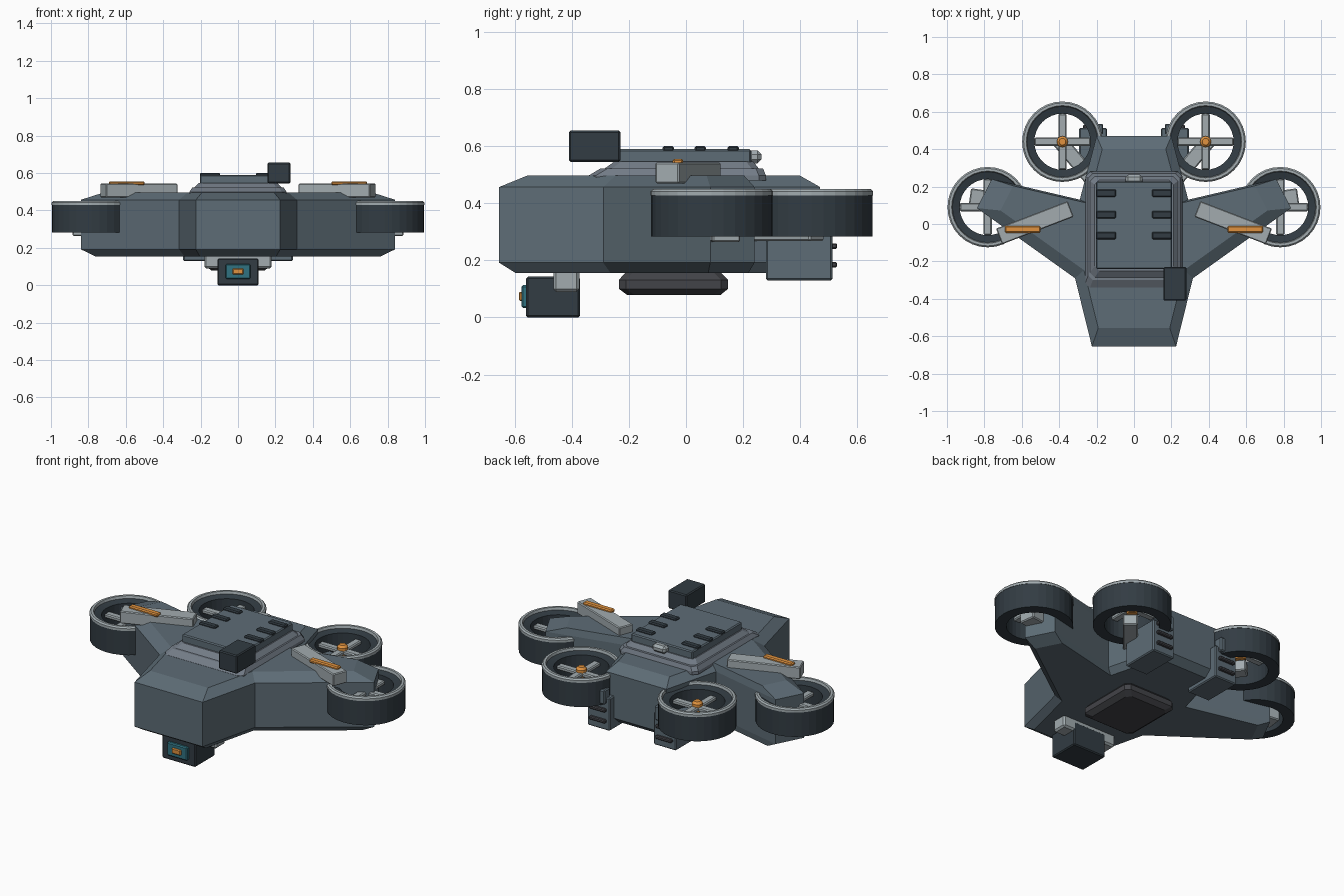
import bpy, bmesh, math
from mathutils import Matrix, Vector

if "Cube" in bpy.data.objects:
    bpy.data.objects.remove(bpy.data.objects["Cube"])


def material(name, rgb):
    m = bpy.data.materials.new(name)
    m.diffuse_color = (*rgb, 1)
    m.use_nodes = True
    m.node_tree.nodes["Principled BSDF"].inputs["Base Color"].default_value = m.diffuse_color
    return m


SLATE = material("slate", (0.11, 0.15, 0.18))
DECK = material("deck_grey", (0.17, 0.20, 0.24))
DARK = material("dark", (0.032, 0.045, 0.056))
BELLY = material("belly_dark", (0.055, 0.057, 0.065))
LIGHT = material("light_grey", (0.36, 0.41, 0.43))
ORANGE = material("orange", (0.75, 0.29, 0.05))
TEAL = material("teal", (0.03, 0.17, 0.22))


def finish(name, bm, mat, smooth=False):
    bmesh.ops.recalc_face_normals(bm, faces=bm.faces)
    me = bpy.data.meshes.new(name)
    bm.to_mesh(me)
    bm.free()
    me.materials.append(mat)
    ob = bpy.data.objects.new(name, me)
    bpy.context.collection.objects.link(ob)
    return ob


def box(name, x, y, z, mat, bevel=0.006, angle=0):
    """Bevelled box from (min, max) ranges, turned about its own z axis."""
    bm = bmesh.new()
    size = Vector((x[1] - x[0], y[1] - y[0], z[1] - z[0]))
    centre = Vector((sum(x) / 2, sum(y) / 2, sum(z) / 2))
    bmesh.ops.create_cube(bm, size=1, matrix=Matrix.Diagonal((*size, 1)))
    bmesh.ops.bevel(bm, geom=bm.edges[:], offset=bevel, segments=1, affect='EDGES')
    bm.transform(Matrix.Translation(centre) @ Matrix.Rotation(angle, 4, 'Z'))
    return finish(name, bm, mat)


def loft(name, rings, mat):
    """Closed solid through matching rings of points."""
    bm = bmesh.new()
    loops = [[bm.verts.new(p) for p in r] for r in rings]
    n = len(loops[0])
    for a, b in zip(loops, loops[1:]):
        for i in range(n):
            j = (i + 1) % n
            bm.faces.new((a[i], a[j], b[j], b[i]))
    bm.faces.new(loops[0][::-1])
    bm.faces.new(loops[-1])
    return finish(name, bm, mat)


def plate_ring(x, y0, y1, z, c=0.025):
    """Rectangle with clipped corners."""
    return [(-x + c, y0, z), (x - c, y0, z), (x, y0 + c, z), (x, y1 - c, z),
            (x - c, y1, z), (-x + c, y1, z), (-x, y1 - c, z), (-x, y0 + c, z)]


def lathe(name, profile, centre, mat, n=32, closed=True):
    """Revolve (radius, z) points; a closed profile gives a tube."""
    bm = bmesh.new()
    cols = []
    for i in range(n):
        a = 2 * math.pi * i / n
        cols.append([bm.verts.new((centre[0] + r * math.cos(a),
                                   centre[1] + r * math.sin(a), z)) for r, z in profile])
    m = len(profile)
    for i in range(n):
        p, q = cols[i], cols[(i + 1) % n]
        for k in range(m if closed else m - 1):
            l = (k + 1) % m
            bm.faces.new((p[k], q[k], q[l], p[l]))
    if not closed:
        bm.faces.new([c[0] for c in cols])
        bm.faces.new([c[-1] for c in cols])
    return finish(name, bm, mat)


# hull with wings: one outline, chamfered top and bottom
half = [(0.225, -0.655), (0.315, -0.29), (0.84, 0.085), (0.76, 0.24), (0.29, 0.13), (0.20, 0.47)]
outline = half + [(-x, y) for x, y in reversed(half)]
loft("hull", [[(x * s, y * s, z) for x, y in outline]
              for z, s in ((0.155, 0.91), (0.192, 1), (0.457, 1), (0.497, 0.85))], SLATE)

# stepped deck and hatch
loft("deck_base", [plate_ring(0.26, -0.34, 0.28, 0.48), plate_ring(0.26, -0.34, 0.28, 0.498),
                   plate_ring(0.245, -0.30, 0.27, 0.522)], DECK)
loft("deck_step", [plate_ring(0.24, -0.29, 0.26, 0.51), plate_ring(0.235, -0.285, 0.255, 0.522),
                   plate_ring(0.21, -0.25, 0.235, 0.547)], DECK)
box("hatch", (-0.203, 0.203), (-0.24, 0.228), (0.53, 0.59), SLATE)
for i, y in enumerate((-0.062, 0.05, 0.165)):
    for side, s in (("left", -1), ("right", 1)):
        box(f"hatch_vent_{i + 1}_{side}", (s * 0.15 - 0.054, s * 0.15 + 0.054),
            (y - 0.02, y + 0.02), (0.58, 0.601), DARK)
box("hatch_latch", (-0.045, 0.045), (0.215, 0.265), (0.54, 0.585), LIGHT, 0.014)

# sensor box on top
box("top_sensor", (0.158, 0.28), (-0.41, -0.23), (0.545, 0.655), DARK)

# belly plate
loft("belly_plate", [plate_ring(0.14, -0.205, 0.12, 0.078), plate_ring(0.17, -0.235, 0.147, 0.10),
                     plate_ring(0.17, -0.235, 0.147, 0.132), plate_ring(0.145, -0.21, 0.12, 0.16)], BELLY)

# nose camera under the hull
box("camera_mount", (-0.18, 0.18), (-0.465, -0.373), (0.09, 0.165), LIGHT, 0.01)
box("camera_body", (-0.11, 0.11), (-0.56, -0.372), (0.0, 0.143), DARK)
box("camera_screen", (-0.067, 0.067), (-0.577, -0.55), (0.033, 0.113), TEAL)
box("camera_lens", (-0.03, 0.03), (-0.586, -0.57), (0.057, 0.09), ORANGE, 0.005)

R = 0.215
for side, s in (("left", -1), ("right", 1)):
    def span(a, b):
        return tuple(sorted((s * a, s * b)))

    # wing pods and signal bars
    box(f"wing_pod_{side}", (s * 0.53 - 0.205, s * 0.53 + 0.205), (-0.038, 0.052),
        (0.47, 0.543), LIGHT, 0.005, -s * math.radians(21))
    box(f"signal_bar_{side}", span(0.5, 0.69), (-0.047, -0.01), (0.535, 0.556), ORANGE)

    # rear thruster boxes with fins and grilles
    box(f"rear_box_{side}", span(0.145, 0.293), (0.28, 0.513), (0.13, 0.325), SLATE)
    box(f"rear_fin_{side}", span(0.165, 0.2), (0.48, 0.535), (0.29, 0.375), SLATE)
    for i, z in enumerate((0.185, 0.25, 0.305)):
        box(f"rear_grille_{i + 1}_{side}", span(0.165, 0.272), (0.50, 0.53),
            (z - 0.01, z + 0.01), BELLY, 0.005)

    # struts under the rotors
    box(f"wing_strut_{side}", (s * 0.69 - 0.19, s * 0.69 + 0.19), (0.065, 0.165),
        (0.264, 0.335), LIGHT, 0.006, s * math.radians(8))
    box(f"rear_strut_{side}", (s * 0.315 - 0.15, s * 0.315 + 0.15), (0.305, 0.385),
        (0.268, 0.335), LIGHT, 0.006, s * math.radians(50))

    # ducted rotors
    for place, cx, cy in (("wing", 0.782, 0.09), ("rear", 0.383, 0.44)):
        c, tag = (s * cx, cy), f"{place}_{side}"
        lathe(f"duct_{tag}", [(R - 0.002, 0.283), (R - 0.002, 0.43), (R - 0.018, 0.437),
                              (0.15, 0.425), (0.15, 0.283)], c, DARK)
        lathe(f"duct_rim_{tag}", [(R, 0.428), (R, 0.442), (R - 0.008, 0.45),
                                  (R - 0.022, 0.45), (R - 0.028, 0.428)], c, LIGHT)
        for k, (lx, ly) in enumerate(((0.15, 0.022), (0.022, 0.15))):
            box(f"rotor_blade_{k + 1}_{tag}", (c[0] - lx, c[0] + lx), (cy - ly, cy + ly),
                (0.375, 0.4), LIGHT)
        lathe(f"rotor_hub_{tag}", [(0.03, 0.35), (0.03, 0.415), (0.018, 0.428)], c, ORANGE, 12, False)
